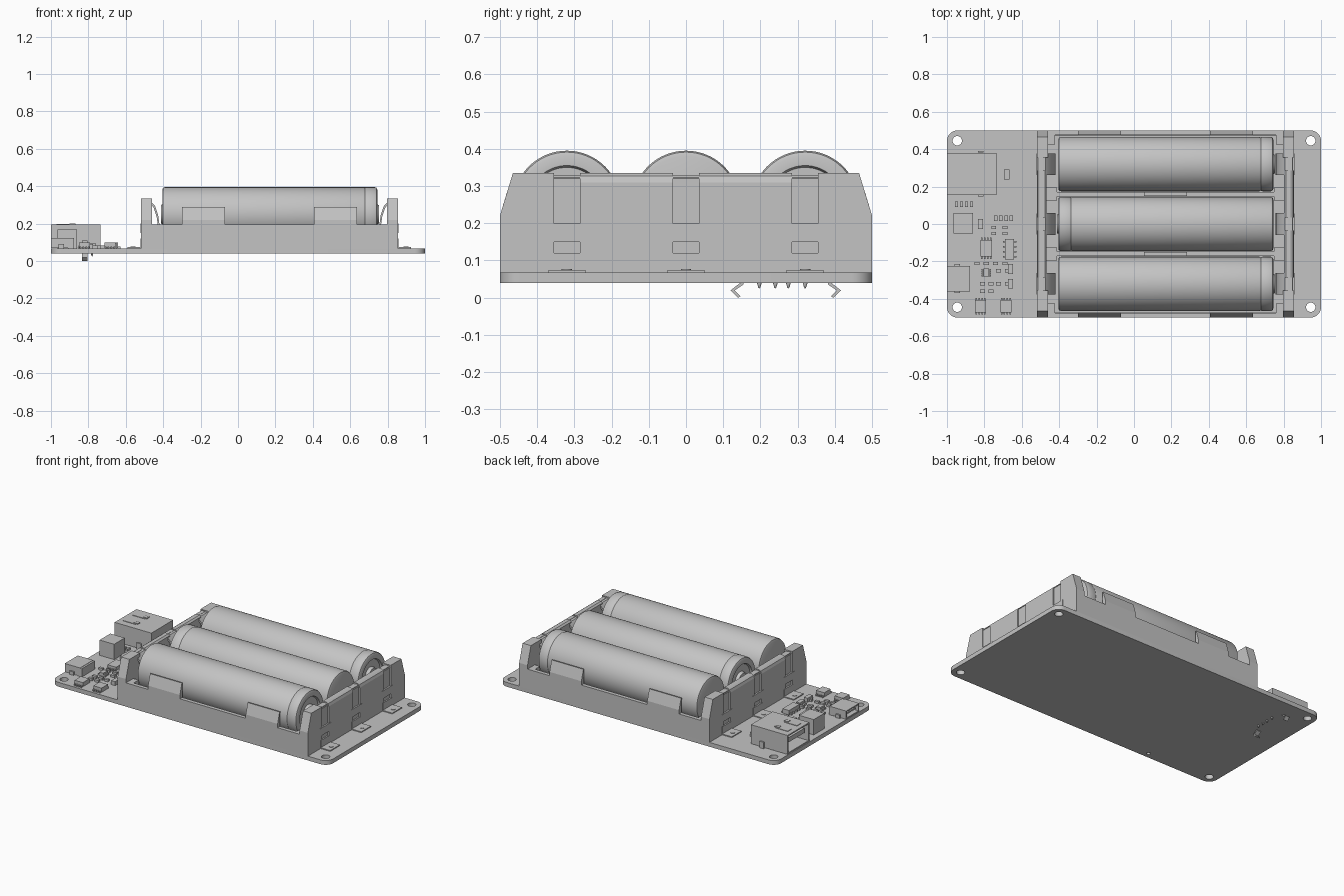
import bpy, bmesh, math
from mathutils import Vector, Matrix

cube = bpy.data.objects.get("Cube")
if cube:
    bpy.data.objects.remove(cube, do_unlink=True)

grey = bpy.data.materials.new("plain_grey")
grey.use_nodes = True
COLOUR = (0.55, 0.55, 0.55, 1)
grey.diffuse_color = COLOUR
grey.node_tree.nodes["Principled BSDF"].inputs["Base Color"].default_value = COLOUR

DECK = 0.068     # top of the board
MID = 0.168      # holder centre along x
ROWS = (-0.32, 0.0, 0.32)


class Part:
    """Collects primitives into one mesh object."""
    def __init__(self, name):
        self.name, self.bm = name, bmesh.new()

    def box(self, x0, x1, y0, y1, z0, z1):
        size = Matrix.Diagonal((abs(x1 - x0), y1 - y0, z1 - z0, 1))
        spot = Matrix.Translation(((x0 + x1) / 2, (y0 + y1) / 2, (z0 + z1) / 2))
        bmesh.ops.create_cube(self.bm, size=1, matrix=spot @ size)

    def prism(self, axis, pts, lo, hi):
        def place(a, b, c):
            return {"x": (c, a, b), "y": (a, c, b), "z": (a, b, c)}[axis]
        ends = [[self.bm.verts.new(place(a, b, c)) for a, b in pts] for c in (lo, hi)]
        for ring in ends:
            self.bm.faces.new(ring)
        for i in range(len(pts)):
            j = (i + 1) % len(pts)
            self.bm.faces.new((ends[0][i], ends[0][j], ends[1][j], ends[1][i]))

    def lathe(self, profile, centre, axis, steps=48):
        side = Vector(axis).orthogonal().normalized()
        verts = [self.bm.verts.new(Vector(centre) + Vector(axis) * t + side * r) for t, r in profile]
        edges = [self.bm.edges.new(pair) for pair in zip(verts, verts[1:])]
        bmesh.ops.spin(self.bm, geom=verts + edges, cent=centre, axis=axis,
                       angle=math.tau, steps=steps, use_duplicate=False)

    def finish(self, smooth=False):
        bmesh.ops.remove_doubles(self.bm, verts=self.bm.verts, dist=1e-5)
        bmesh.ops.recalc_face_normals(self.bm, faces=self.bm.faces)
        mesh = bpy.data.meshes.new(self.name)
        self.bm.to_mesh(mesh)
        self.bm.free()
        return add_object(self.name, mesh, smooth)


def add_object(name, mesh, smooth=False):
    obj = bpy.data.objects.new(name, mesh)
    bpy.context.collection.objects.link(obj)
    mesh.materials.clear()
    mesh.materials.append(grey)
    if smooth:
        bpy.ops.object.select_all(action='DESELECT')
        obj.select_set(True)
        bpy.context.view_layer.objects.active = obj
        bpy.ops.object.shade_smooth_by_angle(angle=math.radians(35))
    return obj


def arc(cx, cy, r, start, end, n):
    return [(cx + r * math.cos(start + (end - start) * i / n),
             cy + r * math.sin(start + (end - start) * i / n)) for i in range(n + 1)]


# Circuit board: rounded outline with mounting holes
curve = bpy.data.curves.new("board_outline", 'CURVE')
curve.dimensions, curve.fill_mode, curve.extrude = '2D', 'BOTH', 0.014
outline = []
for k, (sx, sy) in enumerate([(1, 1), (-1, 1), (-1, -1), (1, -1)]):
    outline += arc(sx * 0.945, sy * 0.445, 0.055, k * math.pi / 2, (k + 1) * math.pi / 2, 8)
loops = [outline] + [arc(x, y, 0.025, 0, math.tau, 24)[:-1] for x in (-0.945, 0.945) for y in (-0.445, 0.445)]
loops.append(arc(-0.5, -0.465, 0.012, 0, math.tau, 12)[:-1])
for pts in loops:
    spline = curve.splines.new('POLY')
    spline.points.add(len(pts) - 1)
    for p, (x, y) in zip(spline.points, pts):
        p.co = (x, y, 0, 1)
    spline.use_cyclic_u = True
helper = bpy.data.objects.new("board_helper", curve)
bpy.context.collection.objects.link(helper)
board_mesh = bpy.data.meshes.new_from_object(helper.evaluated_get(bpy.context.evaluated_depsgraph_get()))
bpy.data.objects.remove(helper, do_unlink=True)
board = add_object("circuit_board", board_mesh)
board.location.z = 0.054

# Battery holder: floor, side walls with gripping tabs, dividers
holder = Part("battery_holder")
holder.box(MID - 0.68, MID + 0.68, -0.495, 0.495, DECK, 0.088)
for s in (-1, 1):
    wall = [(0.472, DECK), (0.5, DECK), (0.5, 0.195), (0.475, 0.195)]
    tab = [(0.475, 0.19), (0.5, 0.19), (0.5, 0.22), (0.479, 0.29), (0.472, 0.29)]
    holder.prism("x", [(s * y, z) for y, z in wall], MID - 0.63, MID + 0.63)
    for u in (-0.353, 0.353):
        holder.prism("x", [(s * y, z) for y, z in tab], MID + u - 0.115, MID + u + 0.115)
    holder.box(MID - 0.58, MID + 0.58, s * 0.16 - 0.012, s * 0.16 + 0.012, DECK, 0.195)
    holder.box(MID - 0.115, MID + 0.115, s * 0.16 - 0.01, s * 0.16 + 0.01, 0.19, 0.26)

# End walls: sloped corner posts and rounded middle blocks
block = [(0.635, DECK), (0.6875, DECK), (0.6875, 0.31), (0.682, 0.327), (0.67, 0.335), (0.645, 0.335), (0.635, 0.325)]
post = [(0.355, DECK), (0.5, DECK), (0.5, 0.22), (0.465, 0.335), (0.355, 0.335)]
for end in (-1, 1):
    for s in (-1, 1):
        lo, hi = sorted((MID + end * 0.6275, MID + end * 0.6875))
        holder.prism("x", [(s * y, z) for y, z in post], lo, hi)
        y0, y1 = sorted((s * 0.035, s * 0.285))
        holder.prism("y", [(MID + end * u, z) for u, z in block], y0, y1)
        # low cradle feet beside the contacts
        holder.box(MID + end * 0.58, MID + end * 0.635, s * 0.16 - 0.035, s * 0.16 + 0.035, DECK, 0.195)
        holder.box(MID + end * 0.59, MID + end * 0.63, s * 0.45 - 0.025, s * 0.45 + 0.025, DECK, 0.195)
holder.finish()

# Spring contacts: foot on the board, riser in the slot, bowed blade inside
contacts = Part("battery_contacts")
bow = [(0.675, 0.328), (0.64, 0.325), (0.612, 0.295), (0.595, 0.245), (0.588, 0.195), (0.6, 0.12)]
blade = bow + [(u + 0.008, z - 0.008) for u, z in reversed(bow)]
for end in (-1, 1):
    def ux(u):
        return MID + end * u
    for y in ROWS:
        contacts.box(ux(0.62), ux(0.758), y - 0.05, y + 0.05, DECK, 0.074)
        contacts.prism("z", [(px, py) for px, py in arc(ux(0.73), y, 0.014, 0, math.tau, 12)[:-1]], 0.073, 0.077)
        contacts.box(ux(0.655), ux(0.68), y - 0.035, y + 0.035, DECK, 0.328)
        contacts.box(ux(0.672), ux(0.69), y - 0.057, y + 0.057, 0.15, 0.2)
        contacts.box(ux(0.672), ux(0.689), y - 0.048, y + 0.048, DECK, 0.12)
        contacts.prism("y", [(ux(u), z) for u, z in blade], y - 0.058, y + 0.058)
contacts.finish(smooth=True)

# Battery cells: rounded can, crimp groove and button, middle one reversed
cell = [(-0.575, 0), (-0.575, 0.13), (-0.571, 0.141), (-0.56, 0.145), (0.5, 0.145), (0.508, 0.142),
        (0.516, 0.145), (0.562, 0.145), (0.571, 0.141), (0.575, 0.132), (0.575, 0.105),
        (0.562, 0.1), (0.562, 0.055), (0.583, 0.05), (0.583, 0)]
for name, y, d in zip(("front", "middle", "back"), ROWS, (1, -1, 1)):
    battery = Part(name + "_battery")
    battery.lathe(cell, (MID + 0.002, y, 0.25), (d, 0, 0), 64)
    battery.finish(smooth=True)

# Large socket: open shell facing the short edge, tongue, slots, bent legs
usb = Part("large_socket")
X0, X1, Y0, Y1, T = -1.0, -0.735, 0.155, 0.38, 0.008
usb.box(X0, X1, Y0, Y1, 0.072, 0.08)
usb.box(X0, X1, Y0, Y1, 0.188, 0.196)
usb.box(X0, X1, Y0, Y0 + T, 0.072, 0.196)
usb.box(X0, X1, Y1 - T, Y1, 0.072, 0.196)
usb.box(-0.77, X1, Y0, Y1, 0.072, 0.194)
usb.box(-0.985, -0.76, Y0 + 0.03, Y1 - 0.03, 0.135, 0.165)
for y in (0.22, 0.315):
    usb.box(-0.97, -0.88, y - 0.02, y + 0.02, 0.196, 0.199)
    usb.box(-0.9, -0.87, y - 0.012, y + 0.012, 0.196, 0.202)
for s in (-1, 1):
    c = 0.268
    hook = [(0.113, 0.11), (0.122, 0.11), (0.122, 0.04), (0.148, 0.02), (0.128, 0.0),
            (0.122, 0.004), (0.137, 0.02), (0.113, 0.036)]
    usb.prism("x", [(c + s * y, z) for y, z in hook], -0.835, -0.805)
usb.finish()

# Solder pins poking through the board
pins = Part("socket_pins")
for y in (0.197, 0.24, 0.275, 0.32):
    pins.lathe([(0, 0), (0.004, 0.003), (0.014, 0.006), (0.07, 0.006)], (-0.78, y, 0.024), (0, 0, 1), 10)
pins.finish(smooth=True)

# Small socket: rounded shell, flared lip and inner tongue
small = Part("small_socket")
small.box(-1.0, -0.89, -0.36, -0.225, 0.07, 0.077)
small.box(-1.0, -0.89, -0.36, -0.225, 0.117, 0.124)
for y in (-0.36, -0.232):
    small.box(-1.0, -0.89, y, y + 0.007, 0.07, 0.124)
small.box(-0.91, -0.877, -0.36, -0.225, DECK, 0.122)
small.box(-0.99, -0.9, -0.335, -0.25, 0.093, 0.102)
for y in (-0.37, -0.225):
    small.box(-0.96, -0.93, y, y + 0.01, DECK, 0.09)
small.finish()

# Power coil block
coil = Part("power_coil")
coil.box(-0.965, -0.86, -0.05, 0.06, DECK, 0.168)
coil.finish()

# Chips with legs: centre x, centre y, half width, half depth, height, leg direction
chips = Part("chips")
for x, y, w, d, h, along in [(-0.82, -0.44, 0.03, 0.033, 0.03, "y"), (-0.685, -0.44, 0.03, 0.033, 0.03, "y"),
                             (-0.79, -0.13, 0.032, 0.045, 0.025, "y"), (-0.665, -0.135, 0.024, 0.055, 0.032, "x"),
                             (-0.79, -0.26, 0.014, 0.022, 0.022, "x")]:
    chips.box(x - w, x + w, y - d, y + d, DECK + 0.003, DECK + h)
    for k in (-0.75, -0.25, 0.25, 0.75):
        if along == "y":
            chips.box(x + k * w - 0.004, x + k * w + 0.004, y - d - 0.012, y + d + 0.012, DECK, DECK + 0.01)
        else:
            chips.box(x - w - 0.012, x + w + 0.012, y + k * d - 0.004, y + k * d + 0.004, DECK, DECK + 0.01)
chips.finish()

# Small resistors and capacitors in rows
passives = Part("small_components")


def chip_part(x, y, w, d, h=0.014):
    passives.box(x - w, x + w, y - d, y + d, DECK, DECK + h)


for i in range(4):
    chip_part(-0.95 + i * 0.027, 0.105, 0.008, 0.014)
    chip_part(-0.74 + i * 0.028, 0.03, 0.009, 0.015)
    chip_part(-0.75 + (i % 2) * 0.06, -0.02 - (i // 2) * 0.03, 0.013, 0.008)
    chip_part(-0.725 + (i % 2) * 0.05, -0.25 - (i // 2) * 0.07, 0.014, 0.009)
    chip_part(-0.84 + i * 0.05, -0.21, 0.014, 0.008)
    chip_part(-0.81 + (i % 2) * 0.045, -0.32 - (i // 2) * 0.04, 0.014, 0.009)
for x, y in [(-0.82, 0.0), (-0.68, 0.265), (-0.66, -0.24), (-0.66, -0.32)]:
    chip_part(x, y, 0.014, 0.026, 0.026)
passives.finish()
